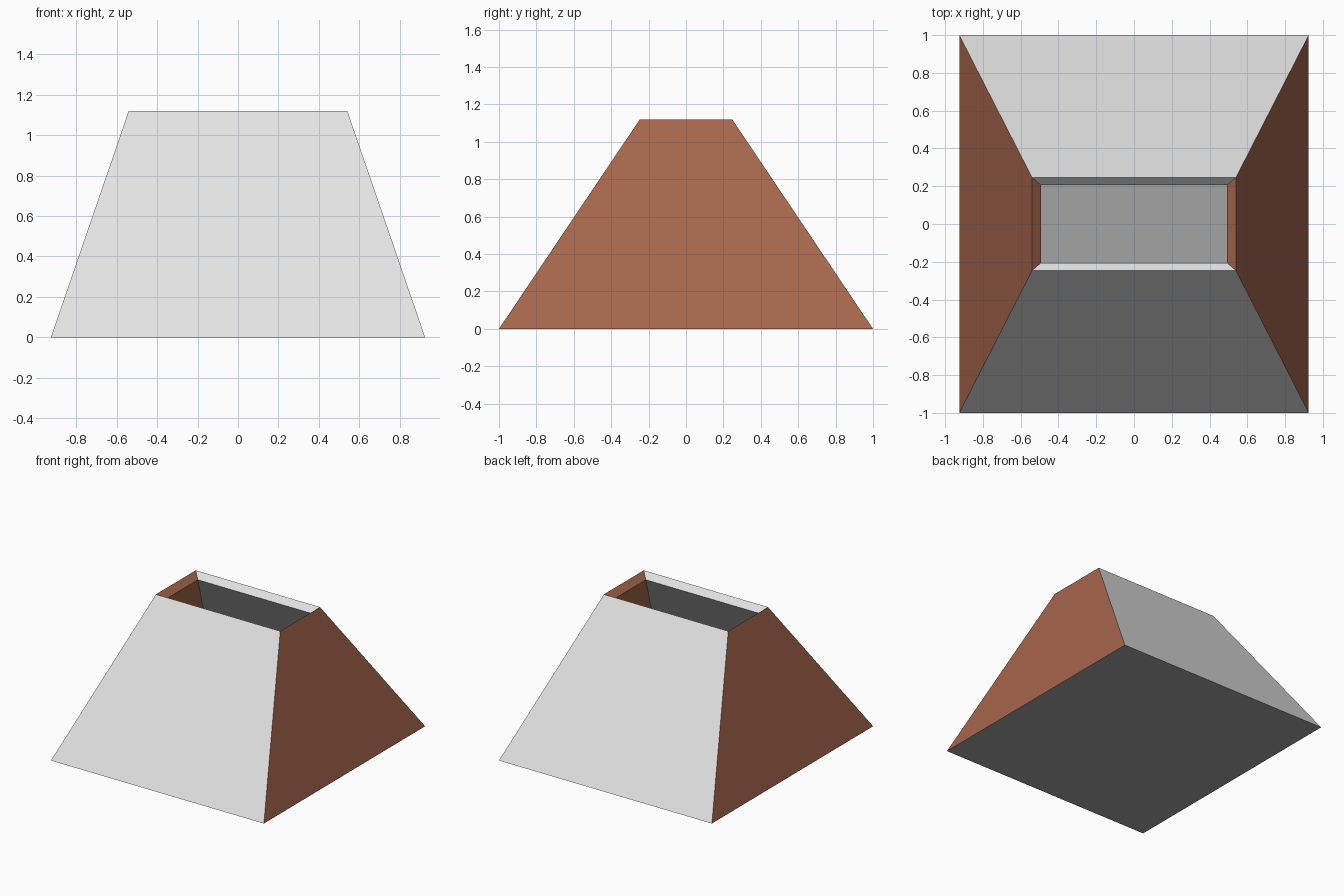
import bpy
import bmesh

if "Cube" in bpy.data.objects:
    bpy.data.objects.remove(bpy.data.objects["Cube"])


def material(name, color):
    m = bpy.data.materials.new(name)
    m.diffuse_color = (*color, 1.0)
    m.use_nodes = True
    m.node_tree.nodes["Principled BSDF"].inputs["Base Color"].default_value = m.diffuse_color
    return m


# Cross-section rings, outside then inside: half width, half depth, height
RINGS = [
    (0.925, 1.0, 0.0),      # outer base
    (0.54, 0.247, 1.12),    # outer rim
    (0.493, 0.206, 1.074),  # inner rim
    (0.88, 0.952, 0.025),   # inner floor
]

bm = bmesh.new()
loops = [[bm.verts.new((sx * x, sy * y, z))
          for sx, sy in ((-1, -1), (1, -1), (1, 1), (-1, 1))]
         for x, y, z in RINGS]

# Walls: front and back pale, left and right brown
for lower, upper in zip(loops, loops[1:]):
    for i in range(4):
        j = (i + 1) % 4
        face = bm.faces.new((lower[i], lower[j], upper[j], upper[i]))
        face.material_index = i % 2

# Closed base: underside and inner floor in grey
for ring in (loops[0][::-1], loops[-1]):
    bm.faces.new(ring).material_index = 2

bmesh.ops.recalc_face_normals(bm, faces=bm.faces)
mesh = bpy.data.meshes.new("tapered_hollow_box")
bm.to_mesh(mesh)
bm.free()

for name, color in (("pale_grey", (0.78, 0.78, 0.78)),
                    ("brown", (0.385, 0.134, 0.075)),
                    ("mid_grey", (0.37, 0.37, 0.37))):
    mesh.materials.append(material(name, color))

box = bpy.data.objects.new("tapered_hollow_box", mesh)
bpy.context.collection.objects.link(box)
